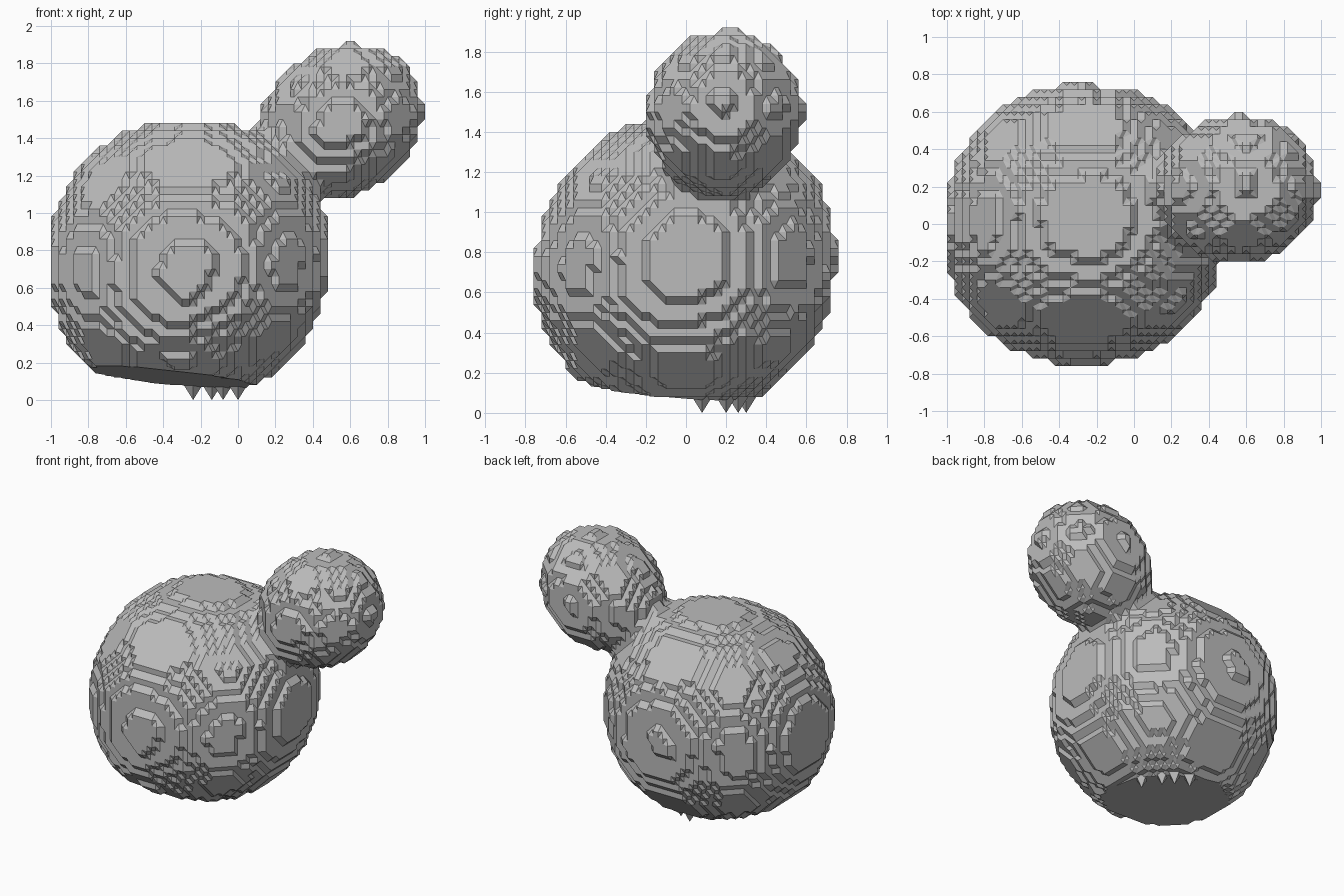
import bpy, bmesh, math
from mathutils import Vector, noise

cube = bpy.data.objects.get("Cube")
if cube:
    bpy.data.objects.remove(cube, do_unlink=True)

STEP = 0.04
ORIGIN = Vector((-1.14, -0.94, -0.14))
SIZE = (58, 48, 54)

BODY = Vector((-0.26, 0.0, 0.76))
LOBE = Vector((0.55, 0.19, 1.49))
LOBE_AXIS = Vector((0.8, 0.05, 0.55)).normalized()
BULGE = Vector((-0.55, -0.5, -0.67)).normalized()
DENT = Vector((0.0, -0.6, 0.8))

# single plain material
grey = bpy.data.materials.new("stone_grey")
grey.use_nodes = True
grey.diffuse_color = (0.5, 0.5, 0.5, 1)
grey.node_tree.nodes["Principled BSDF"].inputs["Base Color"].default_value = (0.5, 0.5, 0.5, 1)


def body_field(p):
    """Slightly squared ball with a low bulge and a shallow upper dent."""
    d = p - BODY
    n = d.normalized()
    radius = 0.745 + 0.05 * max(0, n.dot(BULGE)) ** 3 - 0.03 * max(0, n.dot(DENT)) ** 4
    return sum(abs(v) ** 2.15 for v in d) ** (1 / 2.15) - radius


def lobe_field(p):
    """Small egg leaning up and away from the body."""
    d = p - LOBE
    along = d.dot(LOBE_AXIS)
    across = (d - along * LOBE_AXIS).length
    return (math.hypot(along / 0.455, across / 0.39) - 1) * 0.4


def inside(p):
    a, b = body_field(p), lobe_field(p)
    blend = max(0.0, 0.1 - abs(a - b))
    field = min(a, b) - blend * blend / 0.4
    if abs(field) > 0.05:
        return field < 0
    return field + 0.01 * noise.noise(p * 5) < 0


def cell_faces():
    """Six faces of a cell, each a ring of corners seen from outside."""
    for axis in range(3):
        for side in (0, 1):
            ring = []
            for u, v in ((0, 0), (1, 0), (1, 1), (0, 1)):
                corner = [0, 0, 0]
                corner[axis], corner[(axis + 1) % 3], corner[(axis + 2) % 3] = side, u, v
                ring.append(tuple(corner))
            yield ring if side else ring[::-1]


FACES = list(cell_faces())
CORNERS = [(i, j, k) for i in (0, 1) for j in (0, 1) for k in (0, 1)]


def cell_loops(solid, cell):
    """Chain the inside/outside crossings of one cell into surface loops."""
    state = {c: tuple(a + b for a, b in zip(cell, c)) in solid for c in CORNERS}
    if len(set(state.values())) == 1:
        return
    follow = {}
    for ring in FACES:
        for i in range(4):
            if state[ring[i - 1]] or not state[ring[i]]:
                continue
            j = i
            while state[ring[(j + 1) % 4]]:
                j += 1
            enter = tuple(a + b for a, b in zip(ring[i - 1], ring[i]))
            leave = tuple(a + b for a, b in zip(ring[j % 4], ring[(j + 1) % 4]))
            follow[enter] = leave
    while follow:
        start, point = follow.popitem()
        loop = [start]
        while point != start:
            loop.append(point)
            point = follow.pop(point)
        yield [tuple(2 * a + b for a, b in zip(cell, p)) for p in loop]


def finish(name, bm):
    mesh = bpy.data.meshes.new(name)
    bm.to_mesh(mesh)
    bm.free()
    mesh.materials.append(grey)
    obj = bpy.data.objects.new(name, mesh)
    bpy.context.collection.objects.link(obj)
    return obj


# stepped two-lobed shell
solid = {(i, j, k)
         for i in range(SIZE[0]) for j in range(SIZE[1]) for k in range(SIZE[2])
         if inside(ORIGIN + STEP * Vector((i, j, k)))}
cells = {(i - a, j - b, k - c) for i, j, k in solid for a, b, c in CORNERS}
bm = bmesh.new()
verts = {}
for cell in sorted(cells):
    for loop in cell_loops(solid, cell):
        for key in loop:
            if key not in verts:
                verts[key] = bm.verts.new(ORIGIN + Vector(key) * STEP / 2)
        try:
            bm.faces.new([verts[key] for key in loop])
        except ValueError:
            pass
bmesh.ops.triangulate(bm, faces=bm.faces[:])

# tilted flat base
bmesh.ops.bisect_plane(bm, geom=bm.verts[:] + bm.edges[:] + bm.faces[:], dist=0.0005,
                       plane_co=(0, 0.4, 0.04), plane_no=(0.1, 0.09, 1), clear_inner=True)
bmesh.ops.holes_fill(bm, edges=[e for e in bm.edges if e.is_boundary])
bmesh.ops.dissolve_limit(bm, angle_limit=0.02, verts=bm.verts[:], edges=bm.edges[:])
bmesh.ops.recalc_face_normals(bm, faces=bm.faces[:])
finish("two_lobed_body", bm)

# small teeth under the base rim
for n, (x, y) in enumerate(((-0.24, 0.3), (-0.14, 0.26), (-0.08, 0.2), (0.0, 0.08))):
    bm = bmesh.new()
    bmesh.ops.create_cone(bm, cap_ends=True, segments=4, radius1=0.0, radius2=0.05, depth=0.08)
    bmesh.ops.translate(bm, verts=bm.verts[:], vec=(x, y, 0.04))
    finish(f"base_tooth_{n + 1}", bm)
